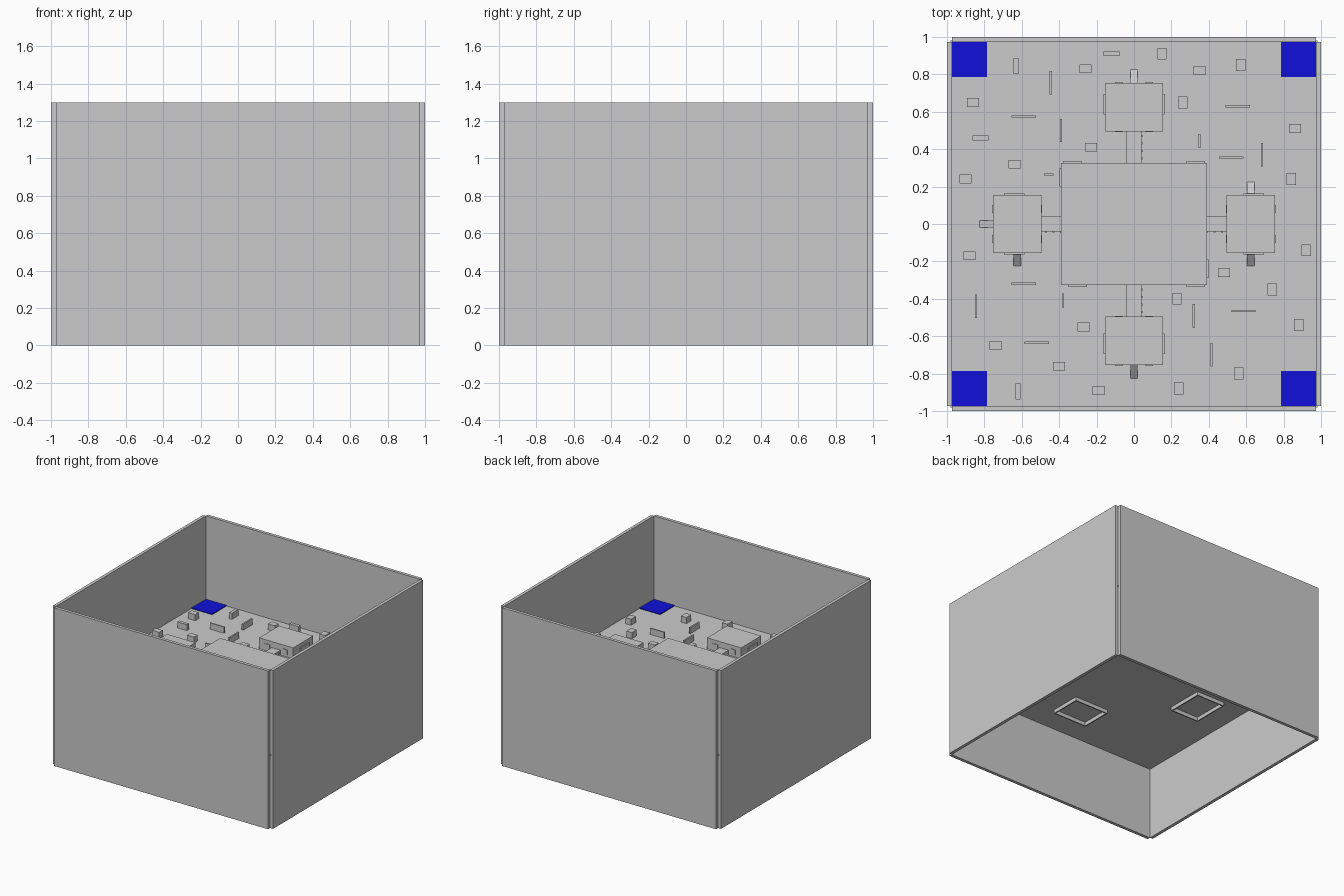
import bpy, bmesh, math
from mathutils import Matrix, Vector

cube = bpy.data.objects.get("Cube")
if cube:
    bpy.data.objects.remove(cube, do_unlink=True)


def material(name, color):
    mat = bpy.data.materials.new(name)
    mat.use_nodes = True
    mat.diffuse_color = color
    mat.node_tree.nodes["Principled BSDF"].inputs["Base Color"].default_value = color
    return mat


GREY = material("light grey", (0.6, 0.6, 0.6, 1))
BLUE = material("corner blue", (0.005, 0.005, 0.7, 1))
FLOOR = 0.61      # top of the floor slab
UNDER = 0.595     # underside of the floor slab
ROOF = 0.70       # top of the buildings


def spin(angle):
    return Matrix.Rotation(math.radians(angle), 4, "Z")


def box(name, x, y, width, depth, low, high, turn=0, mat=GREY, slope=False):
    """Box between two heights, turned about the centre of the model."""
    bm = bmesh.new()
    bmesh.ops.create_cube(bm, size=1)
    if slope:
        # collapse the outer top edge so the box becomes a ramp
        for a in (-0.5, 0.5):
            pair = [v for v in bm.verts if v.co.y > 0 and v.co.x * a > 0]
            bmesh.ops.pointmerge(bm, verts=pair, merge_co=Vector((a, 0.5, -0.5)))
    bmesh.ops.transform(bm, verts=bm.verts, matrix=Matrix.Diagonal((width, depth, high - low, 1)))
    mesh = bpy.data.meshes.new(name)
    bm.to_mesh(mesh)
    bm.free()
    mesh.materials.append(mat)
    obj = bpy.data.objects.new(name, mesh)
    bpy.context.collection.objects.link(obj)
    obj.matrix_world = spin(turn) @ Matrix.Translation((x, y, (low + high) / 2))
    return obj


def ramp(name, x, y, turn, facing=0):
    obj = box(name, 0, 0, 0.04, 0.07, FLOOR, 0.66, slope=True)
    place = Matrix.Translation((x, y, (FLOOR + 0.66) / 2))
    obj.matrix_world = spin(turn) @ place @ spin(facing)


# floor, four outer walls and the coloured corner pads
box("floor", 0, 0, 1.96, 1.96, UNDER, FLOOR)
for side, turn in (("back", 0), ("right", 90), ("front", 180), ("left", 270)):
    box(side + "_wall", 0, 0.987, 1.946, 0.026, 0, 1.3, turn)
    box(side + "_corner_pad", 0.879, 0.879, 0.188, 0.188, FLOOR, FLOOR + 0.006, turn, BLUE)

# central building with trim plates
box("central_building", 0, 0, 0.78, 0.65, UNDER - 0.002, ROOF)
for x, y in ((-0.33, 0.33), (0.33, 0.33), (-0.3, -0.33), (0.33, -0.33)):
    box("central_trim", x, y, 0.1, 0.014, 0.63, 0.67)
for x, y in ((-0.392, 0.25), (0.392, -0.24)):
    box("central_side_trim", x, y, 0.012, 0.1, 0.63, 0.67)


def outer_building(side, turn, pipe_side, outer_ramp, side_ramps):
    box(side + "_building", 0, 0.625, 0.31, 0.26, FLOOR - 0.005, ROOF, turn)
    # corridor to the centre with a row of rivets on one edge
    box(side + "_corridor", 0, 0.41, 0.08, 0.18, FLOOR - 0.005, 0.65, turn)
    for i in range(4):
        box(side + "_rivet", 0.04 * pipe_side, 0.35 + i * 0.04, 0.012, 0.012, 0.63, 0.64, turn)
    # foundation rim hanging below the floor
    for s in (-1, 1):
        box(side + "_rim_end", s * 0.15, 0.625, 0.01, 0.26, 0.565, FLOOR - 0.005, turn)
        box(side + "_rim_side", 0, 0.625 + s * 0.125, 0.31, 0.01, 0.565, FLOOR - 0.005, turn)
        # trim plates on the walls
        box(side + "_end_trim", s * 0.156, 0.64, 0.012, 0.11, 0.63, 0.67, turn)
        for y in (0.497, 0.753):
            box(side + "_trim", s * 0.08, y, 0.045, 0.012, 0.63, 0.67, turn)
    if outer_ramp:
        ramp(side + "_ramp", 0, 0.79, turn)
    for s in side_ramps:
        ramp(side + "_side_ramp", s * 0.19, 0.625, turn, -90 * s)


outer_building("back", 0, 1, True, ())
outer_building("right", 90, -1, True, (-1,))
outer_building("front", 180, -1, True, ())
outer_building("left", 270, 1, False, (-1, 1))


def scatter(name, width, depth, spots):
    for x, y in spots:
        box(name, x, y, width, depth, FLOOR - 0.005, 0.66)


# obstacles spread over the floor
scatter("wide_crate", 0.064, 0.047, (
    (-.26, .83), (-.23, .41), (.35, .82), (-.86, .65), (-.64, .32), (-.9, .24), (.86, .51),
    (-.88, -.17), (-.27, -.55), (-.4, -.76), (-.74, -.65), (-.19, -.89), (.48, -.26)))
scatter("deep_crate", 0.05, 0.063, (
    (.15, .91), (.57, .85), (.26, .65), (.84, .24), (.92, -.14),
    (.74, -.35), (.23, -.4), (.24, -.88), (.56, -.8), (.88, -.54)))
scatter("wide_block", 0.085, 0.026, ((-.12, .91), (-.82, .46)))
scatter("deep_block", 0.026, 0.085, ((-.63, .845), (-.62, -.895)))
scatter("wide_barrier", 0.13, 0.012, (
    (-.59, .575), (.555, .63), (.52, .355), (-.59, -.32), (-.52, -.635), (.585, -.465)))
scatter("deep_barrier", 0.012, 0.125, (
    (-.445, .755), (-.39, .5), (.685, .37), (-.845, -.44), (.32, -.49), (.415, -.7)))
scatter("short_barrier", 0.012, 0.075, ((.35, .445), (-.38, -.41)))
scatter("small_barrier", 0.05, 0.012, ((-.455, .265),))
